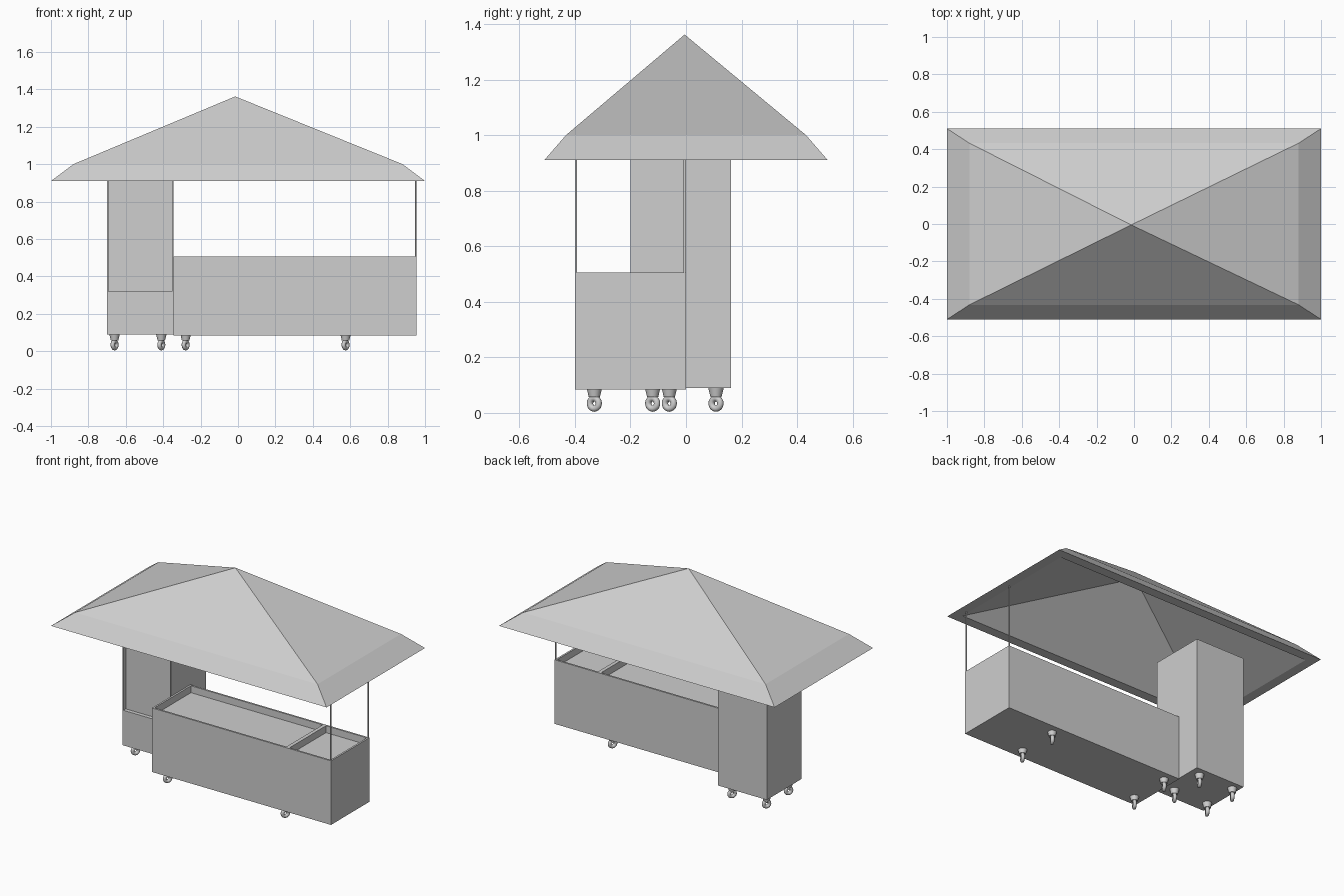
import bpy, bmesh
from math import radians
from mathutils import Vector, Matrix

cube = bpy.data.objects.get("Cube")
if cube:
    bpy.data.objects.remove(cube, do_unlink=True)

GREY = (0.62, 0.62, 0.62, 1)
mat = bpy.data.materials.new("light_grey")
mat.use_nodes = True
mat.diffuse_color = GREY
mat.node_tree.nodes["Principled BSDF"].inputs["Base Color"].default_value = GREY


def finish(name, bm, smooth=False):
    bmesh.ops.recalc_face_normals(bm, faces=bm.faces[:])
    mesh = bpy.data.meshes.new(name)
    bm.to_mesh(mesh)
    bm.free()
    mesh.materials.append(mat)
    obj = bpy.data.objects.new(name, mesh)
    bpy.context.collection.objects.link(obj)
    if smooth:
        bpy.ops.object.select_all(action='DESELECT')
        obj.select_set(True)
        bpy.context.view_layer.objects.active = obj
        bpy.ops.object.shade_smooth_by_angle(angle=radians(40))
    return obj


def box(lo, hi):
    bm = bmesh.new()
    lo, hi = Vector(lo), Vector(hi)
    size = Matrix.Diagonal((hi - lo).to_4d())
    bmesh.ops.create_cube(bm, size=1, matrix=Matrix.Translation((lo + hi) / 2) @ size)
    return bm


def split(bm, point, normal):
    geom = bm.verts[:] + bm.edges[:] + bm.faces[:]
    bmesh.ops.bisect_plane(bm, geom=geom, plane_co=point, plane_no=normal)
    bm.normal_update()


def recess(bm, faces, rim, depth):
    """Sink each face straight in, leaving a flat rim around it."""
    for face in faces:
        inward = -face.normal * depth
        bmesh.ops.inset_individual(bm, faces=[face], thickness=rim, use_even_offset=True)
        sunk = bmesh.ops.extrude_discrete_faces(bm, faces=[face])["faces"]
        bmesh.ops.translate(bm, verts=sunk[0].verts[:], vec=inward)


# Counter with two open trays in the top
bm = box((-0.345, -0.4, 0.085), (0.955, 0, 0.505))
split(bm, (0.635, 0, 0), (1, 0, 0))
recess(bm, [f for f in bm.faces if f.normal.z > 0.9], 0.012, 0.045)
finish("counter", bm)

# Tall cabinet with a shallow framed panel on the front
bm = box((-0.7, -0.2, 0.09), (-0.345, 0.162, 0.96))
split(bm, (0, 0, 0.312), (0, 0, 1))
recess(bm, [f for f in bm.faces
            if f.normal.y < -0.9 and f.calc_center_median().z > 0.4], 0.008, 0.025)
finish("cabinet", bm)

# Roof: outer slopes with a flared eave, flat lip and hollow underside
bm = bmesh.new()


def ring(x, y, z):
    return [bm.verts.new((sx * x, sy * y, z))
            for sx, sy in ((-1, -1), (1, -1), (1, 1), (-1, 1))]


rings = [ring(0.88, 0.432, 1.0), ring(1, 0.51, 0.91), ring(0.935, 0.447, 0.91)]
top = bm.verts.new((-0.015, -0.005, 1.362))
under = bm.verts.new((-0.015, -0.005, 1.32))
for i in range(4):
    j = (i + 1) % 4
    bm.faces.new((rings[0][i], rings[0][j], top))
    bm.faces.new((rings[2][j], rings[2][i], under))
    for a, b in zip(rings, rings[1:]):
        bm.faces.new((b[i], b[j], a[j], a[i]))
finish("roof", bm)

# Roof posts
for side, y in (("front", -0.396), ("back", -0.005)):
    bm = bmesh.new()
    bmesh.ops.create_cone(bm, segments=12, cap_ends=True, radius1=0.004, radius2=0.004,
                          depth=0.425, matrix=Matrix.Translation((0.95, y, 0.7)))
    finish(side + "_post", bm, smooth=True)


def caster(name, x, y):
    bm = bmesh.new()
    # Tapered cup
    bmesh.ops.create_cone(bm, segments=24, cap_ends=True, radius1=0.02, radius2=0.028,
                          depth=0.034, matrix=Matrix.Translation((x, y, 0.074)))
    # Ring wheel, turned a little to one side
    turn = (Matrix.Translation((x, y, 0.034)) @ Matrix.Rotation(radians(-32), 4, 'Z')
            @ Matrix.Rotation(radians(90), 4, 'Y'))
    tube = bmesh.ops.create_circle(bm, segments=12, radius=0.0115, matrix=Matrix.Translation(
        (0.0185, 0, 0)) @ Matrix.Rotation(radians(90), 4, 'X'))["verts"]
    edges = list({e for v in tube for e in v.link_edges})
    bmesh.ops.spin(bm, geom=tube + edges, cent=(0, 0, 0), axis=(0, 0, 1),
                   angle=radians(360), steps=24, use_merge=True)
    # The wheel is the part still around the origin
    wheel = [v for v in bm.verts if v.co.length < 0.0302]
    bmesh.ops.transform(bm, matrix=turn, verts=wheel)
    finish(name, bm, smooth=True)


# Casters under the counter and the cabinet
for part, xs, ys in (("counter", (-0.28, 0.575), (-0.33, -0.06)),
                     ("cabinet", (-0.66, -0.41), (-0.12, 0.108))):
    for x, end in zip(xs, ("right", "left")):
        for y, side in zip(ys, ("front", "back")):
            caster(f"{part}_caster_{side}_{end}", x, y)
